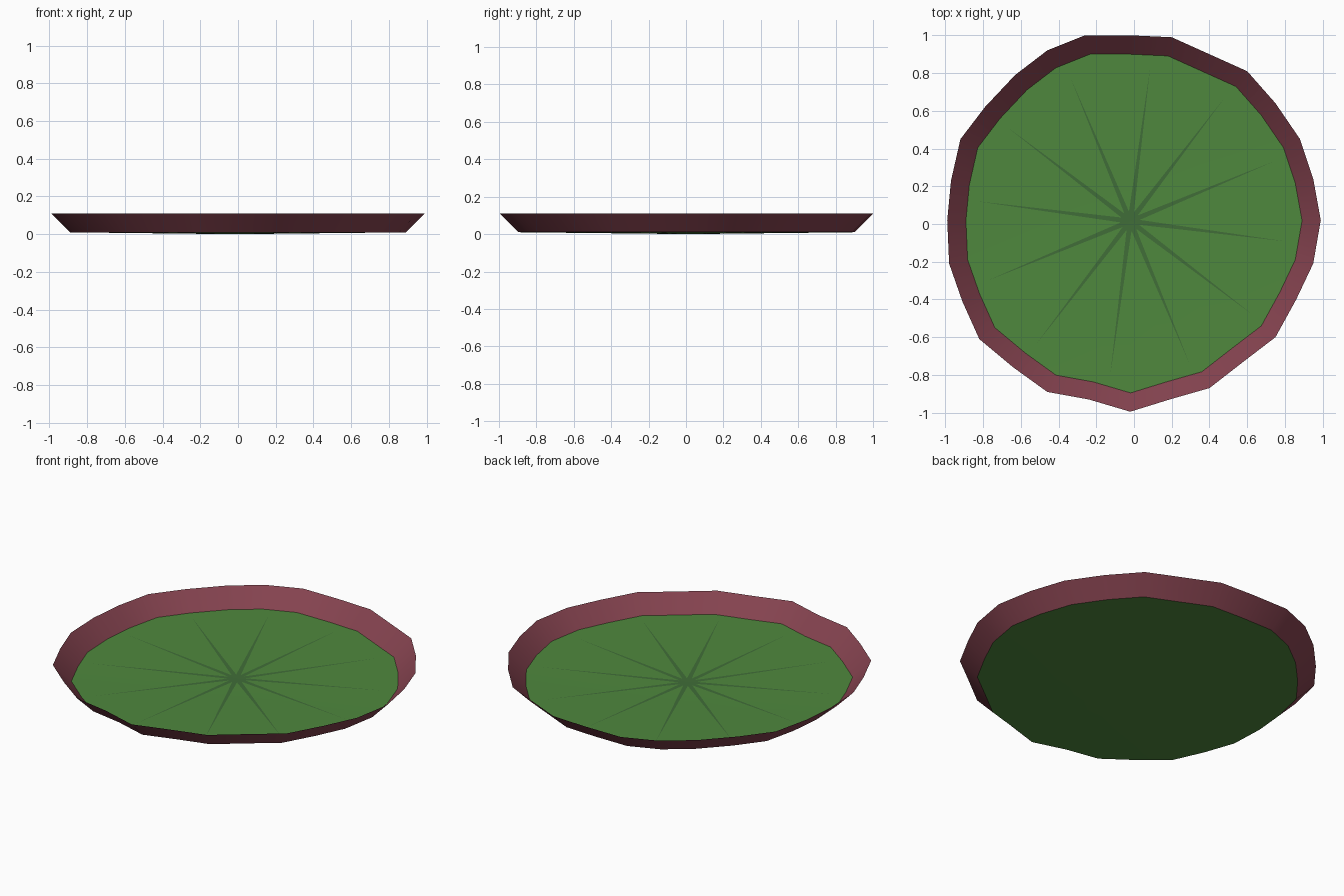
import bpy, bmesh, math
from mathutils import Matrix, Vector

cube = bpy.data.objects.get("Cube")
if cube:
    bpy.data.objects.remove(cube, do_unlink=True)


def material(name, rgb):
    m = bpy.data.materials.new(name)
    m.use_nodes = True
    m.diffuse_color = (*rgb, 1)
    m.node_tree.nodes["Principled BSDF"].inputs["Base Color"].default_value = (*rgb, 1)
    return m


def make_object(name, bm, mat, smooth=False):
    mesh = bpy.data.meshes.new(name)
    bm.to_mesh(mesh)
    bm.free()
    mesh.materials.append(mat)
    obj = bpy.data.objects.new(name, mesh)
    bpy.context.collection.objects.link(obj)
    if smooth:
        bpy.ops.object.select_all(action="DESELECT")
        obj.select_set(True)
        bpy.context.view_layer.objects.active = obj
        bpy.ops.object.shade_smooth_by_angle(angle=math.radians(40))
    return obj


leaf_green = material("leaf green", (0.078, 0.246, 0.047))
vein_green = material("dark vein green", (0.052, 0.155, 0.040))
rim_red = material("rim maroon", (0.235, 0.056, 0.079))

# Irregular hand-cut outline, counter-clockwise from the front tip
outline = [(-.02, -.995), (.19, -.93), (.40, -.87), (.58, -.73), (.75, -.60),
           (.86, -.40), (.95, -.21), (.99, .02), (.95, .24), (.88, .45),
           (.75, .64), (.60, .81), (.20, .99), (-.02, 1), (-.26, 1),
           (-.46, .92), (-.63, .79), (-.79, .62), (-.92, .45), (-.97, .23),
           (-.99, .02), (-.98, -.21), (-.91, -.41), (-.82, -.61),
           (-.64, -.76), (-.46, -.89), (-.24, -.93)]
INSET, FLOOR, TOP = 0.9, 0.01, 0.11
centre = Vector((-.02, .015, 0))
count = len(outline)


def ring(bm, scale, z):
    return [bm.verts.new((x * scale, y * scale, z)) for x, y in outline]


# Leaf floor: a very shallow dish fanned from the centre
bm = bmesh.new()
edge = ring(bm, INSET, FLOOR)
hub = bm.verts.new(centre)
for i in range(count):
    bm.faces.new((hub, edge[i], edge[(i + 1) % count]))
make_object("leaf_floor", bm, leaf_green, smooth=True)

# Flared rim: a single sheet leaning outward
bm = bmesh.new()
low, high = ring(bm, INSET, FLOOR), ring(bm, 1, TOP)
for i in range(count):
    j = (i + 1) % count
    bm.faces.new((low[j], low[i], high[i], high[j]))
make_object("leaf_rim", bm, rim_red, smooth=True)

# Twelve tapering veins laid just above the floor
bm = bmesh.new()
for k in range(12):
    turn = Matrix.Rotation(math.radians(30 * k - 7.4), 3, "Z")
    shape = [(0, -.014, .003), (.82, 0, .0125), (0, .014, .003)]
    bm.faces.new([bm.verts.new(centre + turn @ Vector(p)) for p in shape])
make_object("leaf_veins", bm, vein_green)
